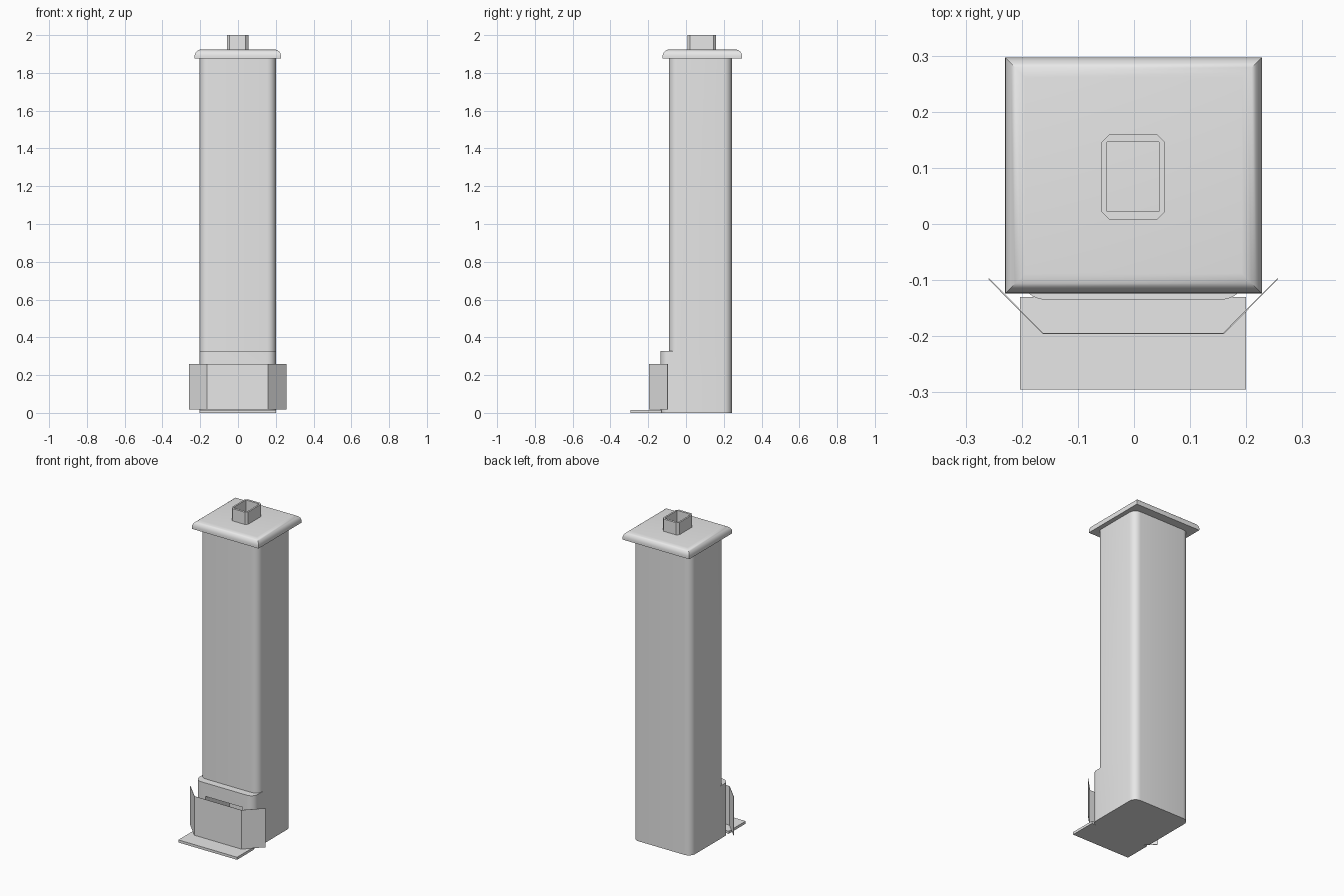
import bpy, bmesh, math

cube = bpy.data.objects.get("Cube")
if cube:
    bpy.data.objects.remove(cube, do_unlink=True)

GREY = bpy.data.materials.new("plain_grey")
GREY.use_nodes = True
GREY.diffuse_color = (0.8, 0.8, 0.8, 1)
GREY.node_tree.nodes["Principled BSDF"].inputs["Base Color"].default_value = (0.8, 0.8, 0.8, 1)


def outline(x0, x1, y0, y1, r=0.0, steps=6):
    """Counter-clockwise rectangle with rounded corners (steps=1 gives chamfers)."""
    if r == 0:
        return [(x0, y0), (x1, y0), (x1, y1), (x0, y1)]
    centres = [(x0 + r, y0 + r), (x1 - r, y0 + r), (x1 - r, y1 - r), (x0 + r, y1 - r)]
    pts = []
    for i, (cx, cy) in enumerate(centres):
        for s in range(steps + 1):
            a = math.pi * (1 + i / 2 + s / steps / 2)
            pts.append((cx + r * math.cos(a), cy + r * math.sin(a)))
    return pts


def loft(name, levels, smooth=None):
    """Stack of (outline, z) levels joined by walls and closed at both ends."""
    bm = bmesh.new()
    rings = [[bm.verts.new((x, y, z)) for x, y in pts] for pts, z in levels]
    n = len(rings[0])
    for low, high in zip(rings, rings[1:]):
        for i in range(n):
            j = (i + 1) % n
            bm.faces.new((low[i], low[j], high[j], high[i]))
    bm.faces.new(rings[0][::-1])
    bm.faces.new(rings[-1])
    bmesh.ops.dissolve_degenerate(bm, dist=1e-5, edges=bm.edges)
    bmesh.ops.recalc_face_normals(bm, faces=bm.faces)
    mesh = bpy.data.meshes.new(name)
    bm.to_mesh(mesh)
    bm.free()
    mesh.materials.append(GREY)
    ob = bpy.data.objects.new(name, mesh)
    bpy.context.collection.objects.link(ob)
    if smooth:
        bpy.ops.object.select_all(action="DESELECT")
        ob.select_set(True)
        bpy.context.view_layer.objects.active = ob
        bpy.ops.object.shade_smooth_by_angle(angle=math.radians(smooth))
    return ob


def cut(ob, cutter):
    cutter.hide_render = True
    cutter.hide_set(True)
    mod = ob.modifiers.new("cut", "BOOLEAN")
    mod.operation = "DIFFERENCE"
    mod.solver = "EXACT"
    mod.object = cutter


# Chimney stack: a deeper base steps back to the tall shaft
base = outline(-0.203, 0.2, -0.135, 0.243, 0.045)
shaft = outline(-0.203, 0.2, -0.09, 0.243, 0.045)
stack = loft("chimney_stack", [(base, 0), (base, 0.328), (shaft, 0.328), (shaft, 1.885)], 35)

# Fireplace opening in the front of the base
opening = outline(-0.13, 0.125, -0.2, 0.1)
cut(stack, loft("fireplace_cutter", [(opening, 0.02), (opening, 0.245)]))

# Cap slab with a rounded upper edge
levels = [(0, 1.875), (0, 1.888)]
for k in range(1, 7):
    a = math.pi / 2 * k / 6
    levels.append((0.036 * (1 - math.cos(a)), 1.888 + 0.036 * math.sin(a)))
loft("cap", [(outline(-0.23 + d, 0.228 - d, -0.124 + d, 0.297 - d), z) for d, z in levels], 35)

# Hollow flue with chamfered corners
tube = outline(-0.058, 0.055, 0.008, 0.16, 0.014, 1)
bore = outline(-0.048, 0.045, 0.022, 0.146)
flue = loft("flue", [(tube, 1.915), (tube, 2.0)])
cut(flue, loft("flue_cutter", [(bore, 1.922), (bore, 2.05)]))

# Hearth slab
slab = outline(-0.203, 0.2, -0.295, -0.13)
loft("hearth", [(slab, 0.0), (slab, 0.016)])

# Folding fire screen: thin front panel with two angled wings
t = 0.0015
screen = [(-0.26, -0.098), (-0.163, -0.196), (0.16, -0.196), (0.257, -0.098),
          (0.257 - t, -0.098 + t), (0.16 - t, -0.196 + t), (-0.163 + t, -0.196 + t), (-0.26 + t, -0.098 + t)]
loft("fire_screen", [(screen, 0.018), (screen, 0.26)])
